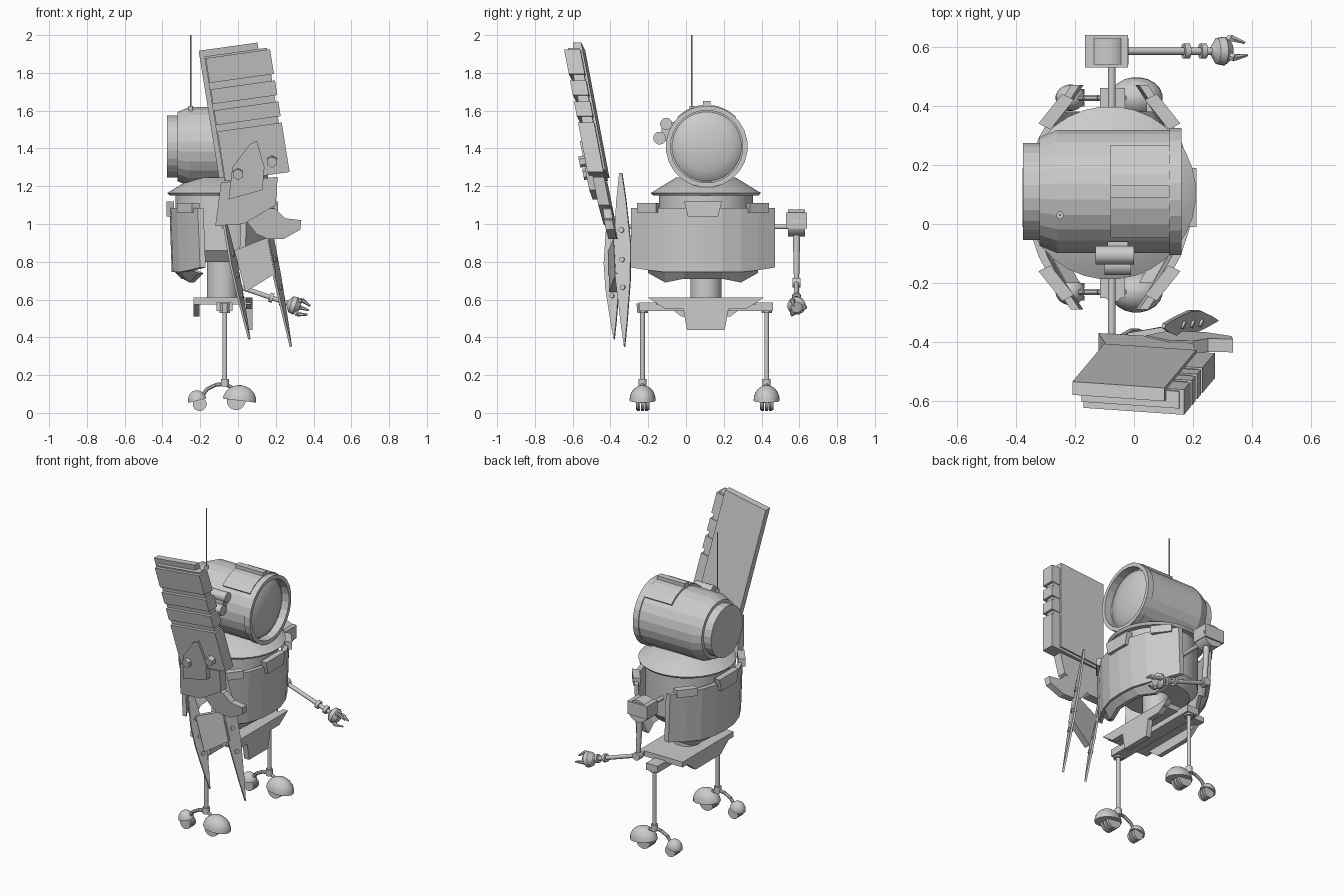
import bpy, bmesh, math
from mathutils import Vector, Matrix

cube = bpy.data.objects.get("Cube")
if cube:
    bpy.data.objects.remove(cube)

grey = bpy.data.materials.new("plain_grey")
grey.use_nodes = True
grey.diffuse_color = (0.6, 0.6, 0.6, 1)
grey.node_tree.nodes["Principled BSDF"].inputs["Base Color"].default_value = (0.6, 0.6, 0.6, 1)

CX, CY = -0.083, 0.105          # body axis
HEAD = Vector((0, 0.11, 1.41))  # head axis


def finish(name, bm, smooth=None):
    bmesh.ops.remove_doubles(bm, verts=bm.verts, dist=1e-5)
    bmesh.ops.recalc_face_normals(bm, faces=bm.faces)
    mesh = bpy.data.meshes.new(name)
    bm.to_mesh(mesh)
    bm.free()
    mesh.materials.append(grey)
    if smooth:
        mesh.shade_smooth()
        mesh.set_sharp_from_angle(angle=math.radians(smooth))
    ob = bpy.data.objects.new(name, mesh)
    bpy.context.scene.collection.objects.link(ob)
    return ob


def loft(name, rings, smooth=None):
    """Skin a list of equal point rings and cap both ends."""
    bm = bmesh.new()
    rows = [[bm.verts.new(p) for p in ring] for ring in rings]
    n = len(rows[0])
    for a, b in zip(rows, rows[1:]):
        for i in range(n):
            bm.faces.new((a[i], a[(i + 1) % n], b[(i + 1) % n], b[i]))
    bm.faces.new(rows[0])
    bm.faces.new(rows[-1])
    return finish(name, bm, smooth)


def box(name, lo, hi):
    x0, y0, z0 = lo
    x1, y1, z1 = hi
    return loft(name, [[(x0, y0, z), (x1, y0, z), (x1, y1, z), (x0, y1, z)] for z in (z0, z1)])


def lathe(name, profile, origin, axis=(0, 0, 1), n=24, smooth=None):
    """Turn (radius, height) points around an axis."""
    rot = Vector(axis).to_track_quat('Z', 'Y')
    rings = []
    for r, h in profile:
        r = max(r, 0.0005)
        rings.append([Vector(origin) + rot @ Vector((r * math.cos(t), r * math.sin(t), h))
                      for t in (2 * math.pi * (i + 0.5) / n for i in range(n))])
    return loft(name, rings, smooth)


def rod(name, p, q, r, r2=None, n=12):
    p, q = Vector(p), Vector(q)
    return lathe(name, [(r, 0), (r2 or r, (q - p).length)], p, q - p, n, 40)


def prism(name, pts, offset):
    off = Vector(offset)
    return loft(name, [[Vector(p) - off for p in pts], [Vector(p) + off for p in pts]])


def dome(name, centre, radii, tilt=0):
    """Half ellipsoid with a flat underside."""
    arc = [(math.cos(a), math.sin(a)) for a in (math.pi / 2 * i / 6 for i in range(7))]
    ob = lathe(name, [(0, 0)] + arc, (0, 0, 0), n=20, smooth=40)
    ob.data.transform(Matrix.Translation(centre) @ Matrix.Rotation(tilt, 4, 'Y')
                      @ Matrix.Diagonal((*radii, 1)))


# Head: barrel with a rear cap, front rim and recessed lens
lathe("head_barrel", [(0, -.375), (.165, -.375), (.165, -.32), (.185, -.32), (.21, -.26),
                      (.21, .12), (.217, .12), (.217, .16), (.192, .16), (.192, .11), (0, .11)],
      HEAD, (1, 0, 0), 24)
lathe("lens", [(0, .10), (.192, .10), (.18, .115), (.13, .135), (.07, .147), (0, .15)],
      HEAD, (1, 0, 0), 32, 40)
roof = []
for a in range(-45, 46, 15):
    t = math.radians(a)
    roof.append(HEAD + Vector((0, .222 * math.sin(t), .222 * math.cos(t))))
roof += [HEAD + (p - HEAD) * 0.93 for p in reversed(roof)]
prism("head_cover", [p + Vector((.02, 0, 0)) for p in roof], (.1, 0, 0))
box("sight_fin", (-.08, .09, 1.6), (.12, .13, 1.652))
rod("antenna", (-.25, .03, 1.58), (-.25, .03, 2.0), .004, n=8)
rod("antenna_base", (-.25, .03, 1.59), (-.25, .03, 1.625), .013)
rod("upper_scope", (-.13, -.105, 1.53), (0, -.105, 1.53), .032, n=16)
rod("lower_scope", (-.1, -.14, 1.455), (-.01, -.14, 1.455), .034, n=16)
box("scope_mount", (-.09, -.13, 1.44), (-.02, -.06, 1.54))

# Body: drum, brimmed collar and waist
lathe("body_drum", [(0, .8), (.2, .8), (.25, .86), (.25, 1.15), (0, 1.15)], (CX, CY, 0), n=32, smooth=30)
lathe("collar", [(0, 1.15), (.28, 1.15), (.293, 1.165), (.28, 1.172), (.16, 1.245), (0, 1.25)],
      (CX, CY, 0), n=32, smooth=30)
lathe("waist", [(.083, .58), (.083, .82)], (CX, CY, 0), n=24, smooth=30)

# Armour: the same curved plate in front and behind
plan = [(.38, .13, .77), (.29, .19, .755), (.2, .24, .745), (.1, .273, .745), (0, .28, .745)]
plan += [(-y, x, z) for y, x, z in reversed(plan[:-1])]
for side, label in ((1, "front"), (-1, "rear")):
    def at(x, y, z):
        return (CX + side * x, CY - .015 + y, z)
    loft(label + "_armour", [[at(x, y, 1.085), at(x - .012, y, z), at(x - .042, y, z),
                              at(x - .03, y, 1.085)] for y, x, z in plan])
    loft(label + "_armour_lip", [[at(x - .012, y, .76), at(x - .065, y, low), at(x - .09, y, low),
                                  at(x - .045, y, .76)]
                                 for (y, x, z), low in zip(plan[1:-1], (.74, .69, .71, .71, .71, .69, .74))])
    prism(label + "_badge_plate", [at(.275, y, z) for y, z in
                                   ((-.1, 1.12), (.1, 1.12), (.08, 1.04), (-.08, 1.04))], (.02, 0, 0))
    for s in (-1, 1):
        prism(label + "_armour_clip", [at(x, s * y, 1.085) for x, y in
                                       ((.12, .33), (.16, .35), (.24, .25), (.2, .23))], (0, 0, .025))

# Pelvis: plate, sloped front apron, rear flap
box("pelvis_plate", (-.235, -.16, .575), (.07, .37, .61))
apron = [(-.305, .61), (-.215, .55), (-.12, .55), (-.1, .44)]
apron = apron + [(-y, z) for y, z in reversed(apron)]
prism("pelvis_apron", [(.06, CY + y, z) for y, z in apron], (.018, 0, 0))
prism("pelvis_rear_flap", [(-.22, CY + y, z) for y, z in ((-.26, .61), (-.13, .51), (.13, .51), (.26, .61))],
      (.015, 0, 0))
box("hip_beam", (-.115, -.25, .54), (-.03, .46, .585))

# Legs and two-toed feet
for y, label in ((-.23, "right"), (.427, "left")):
    rod(label + "_leg", (-.07, y, .16), (-.07, y, .56), .013)
    rod(label + "_hip_joint", (-.07, y, .53), (-.07, y, .58), .03, .035, n=8)
    rod(label + "_ankle", (-.07, y, .14), (-.07, y, .18), .022)
    bow = [(-.01, .12), (-.07, .155), (-.12, .148), (-.165, .125), (-.19, .09)]
    for a, b in zip(bow, bow[1:]):
        rod(label + "_toe_bar", (a[0], y, a[1]), (b[0], y, b[1]), .011, n=8)
    dome(label + "_front_toe", (.008, y, .065), (.09, .07, .082), .12)
    dome(label + "_back_toe", (-.215, y, .065), (.05, .045, .055), -.25)
    for k in (-.027, 0, .027):
        rod(label + "_front_roller", (-.01, y + k - .009, .065), (-.01, y + k + .009, .065), .05, n=16)
        rod(label + "_back_roller", (-.203, y + k * .8 - .008, .047), (-.203, y + k * .8 + .008, .047), .037, n=16)

# Left arm: shoulder housing, thin arm and gripper
rod("shoulder_axle", (-.075, -.4, .985), (-.075, .56, .985), .013)
box("shoulder_block", (-.165, .53, .975), (-.02, .64, 1.06))
rod("shoulder_drum", (-.09, .54, 1.005), (-.09, .63, 1.005), .072, n=20)
elbow, wrist = Vector((-.06, .585, .69)), Vector((.28, .585, .575))
rod("upper_arm", (-.075, .585, .95), elbow, .02, .014)
rod("elbow", elbow - Vector((0, .022, 0)), elbow + Vector((0, .022, 0)), .026)
rod("forearm", elbow, wrist, .013)
along = (wrist - elbow).normalized()
for d in (.24, .30):
    rod("arm_ring", elbow + along * d, elbow + along * (d + .02), .026)
lathe("palm", [(.015, -.02), (.045, .0), (.05, .025), (.03, .05)], wrist, along, 12, 30)
side_dir = Vector((0, 1, 0))
for k in range(3):
    out = Matrix.Rotation(2 * math.pi * k / 3, 3, along) @ side_dir
    knuckle = wrist + along * .05 + out * .045
    rod("finger", wrist + along * .025 + out * .025, knuckle, .014, n=6)
    rod("fingertip", knuckle, wrist + along * .1 + out * .028, .012, .005, n=6)


# Right arm: leaning ribbed slab, laid out across (u) and down (w) its face
def lean(x, z, t):
    return (x, -.585 - .042 * (x + .01) - .197 * (z - 1.91) + t, z)


def slab(name, pts, t0, t1):
    mid = (t0 + t1) / 2
    prism(name, [lean(x, z, mid) for x, z in pts], (0, (t1 - t0) / 2, 0))


def face(u, w):
    return (-.01 + .988 * u + .155 * w, 1.91 + .138 * u - .97 * w)


def panel(name, u0, u1, w0, w1, t0, t1):
    slab(name, [face(u0, w0), face(u1, w0), face(u1, w1), face(u0, w1)], t0, t1)


panel("slab_core", -.17, .165, 0, .68, -.028, .03)
panel("slab_back_layer", -.195, .12, -.035, .66, .0, .045)
for w0, w1 in ((.01, .145), (.18, .26), (.295, .375), (.41, .68)):
    panel("slab_rib", -.165, .18, w0, w1, -.05, .035)
slab("slab_bracket", [(-.09, 1.22), (-.12, .99), (.03, 1.0), (.2, 1.1), (.21, 1.25)], -.03, .03)
slab("slab_cover", [(-.05, 1.13), (.13, 1.18), (.14, 1.3), (.1, 1.44), (.06, 1.42), (-.03, 1.3)], -.065, -.03)
for x, z in ((0, 1.27), (.18, 1.335)):
    p = Vector(lean(x, z, -.045))
    rod("hex_bolt", p, p + Vector((0, -.04, -.008)), .03, n=6)
slab("hook", [(.04, 1.02), (.1, .945), (.16, .92), (.24, .92), (.33, .97), (.335, 1.02), (.25, 1.03),
              (.2, 1.08), (.12, 1.09)], -.01, .035)


# Hanging leaf blades with a joining plate
def blade(name, top, tip, width):
    top, tip = Vector(top), Vector(tip)
    across = Vector((.38, .92, 0)).normalized()
    half = [(0, .15), (.15, .55), (.4, 1), (.6, .9), (.85, .4), (1, .03)]
    outline = [top.lerp(tip, f) + across * width * k for f, k in half]
    outline += [top.lerp(tip, f) - across * width * k for f, k in reversed(half)]
    normal = (tip - top).cross(across).normalized()
    prism(name, outline, normal * .006)
    for f in (.33, .5, .66):
        c = top.lerp(tip, f)
        rod(name + "_stud", c - normal * .014, c + normal * .014, width * .3, n=10)


blade("outer_blade", (.1, -.345, 1.27), (.28, -.325, .35), .048)
blade("inner_blade", (-.08, -.405, 1.06), (.06, -.38, .39), .042)
prism("blade_joining_plate", [(-.02, -.39, .86), (.16, -.36, .93), (.2, -.35, .74), (.04, -.385, .64)], (0, .022, 0))
